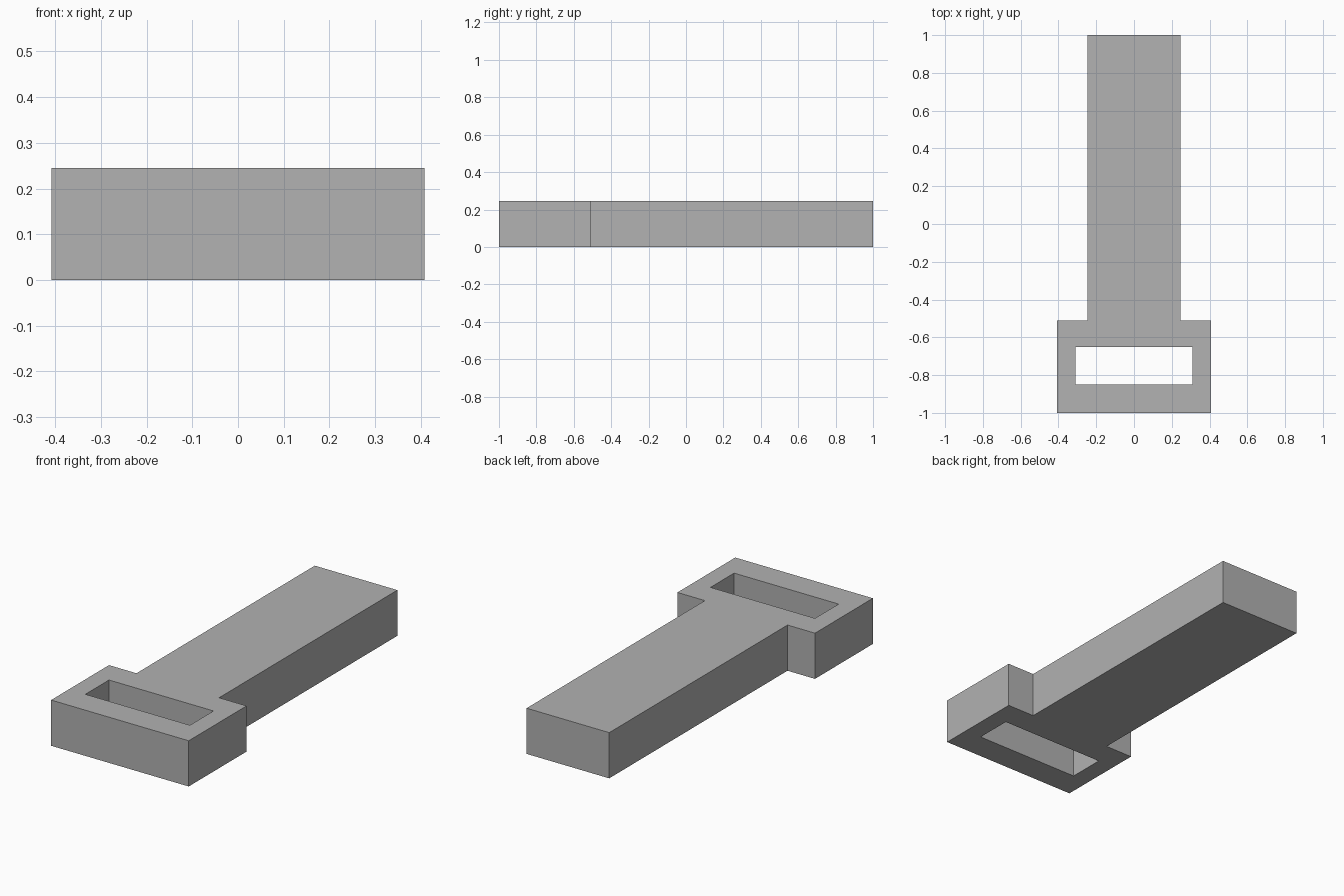
import bpy
import bmesh

cube = bpy.data.objects.get("Cube")
if cube:
    bpy.data.objects.remove(cube, do_unlink=True)

HEIGHT = 0.245
STEM_HALF, HEAD_HALF = 0.245, 0.408
FRONT, SHOULDER, BACK = -1.0, -0.51, 1.0
SLOT_HALF, SLOT_FRONT, SLOT_BACK = 0.31, -0.85, -0.65

grey = bpy.data.materials.new("plain grey")
grey.use_nodes = True
colour = (0.445, 0.445, 0.445, 1)
grey.diffuse_color = colour
grey.node_tree.nodes["Principled BSDF"].inputs["Base Color"].default_value = colour


def prism(name, right_half, bottom, top):
    """Mirror a right-hand outline across x and extrude it upwards."""
    outline = right_half + [(-x, y) for x, y in reversed(right_half)]
    bm = bmesh.new()
    face = bm.faces.new([bm.verts.new((x, y, bottom)) for x, y in outline])
    result = bmesh.ops.extrude_face_region(bm, geom=[face])
    lifted = [v for v in result["geom"] if isinstance(v, bmesh.types.BMVert)]
    bmesh.ops.translate(bm, verts=lifted, vec=(0, 0, top - bottom))
    bmesh.ops.recalc_face_normals(bm, faces=bm.faces)
    mesh = bpy.data.meshes.new(name)
    bm.to_mesh(mesh)
    bm.free()
    mesh.materials.append(grey)
    obj = bpy.data.objects.new(name, mesh)
    bpy.context.collection.objects.link(obj)
    return obj


# T-shaped body: wide head at the front, long stem behind
body = prism("slotted_t_body", [(HEAD_HALF, FRONT), (HEAD_HALF, SHOULDER),
                                (STEM_HALF, SHOULDER), (STEM_HALF, BACK)], 0, HEIGHT)

# Rectangular slot right through the head
cutter = prism("slot_cutter", [(SLOT_HALF, SLOT_FRONT), (SLOT_HALF, SLOT_BACK)],
               -HEIGHT, 2 * HEIGHT)
cutter.hide_render = True
slot = body.modifiers.new("slot", "BOOLEAN")
slot.operation = "DIFFERENCE"
slot.solver = "EXACT"
slot.object = cutter

# Apply the cut and discard the cutter
bpy.context.view_layer.objects.active = body
bpy.ops.object.modifier_apply(modifier=slot.name)
bpy.data.objects.remove(cutter, do_unlink=True)
